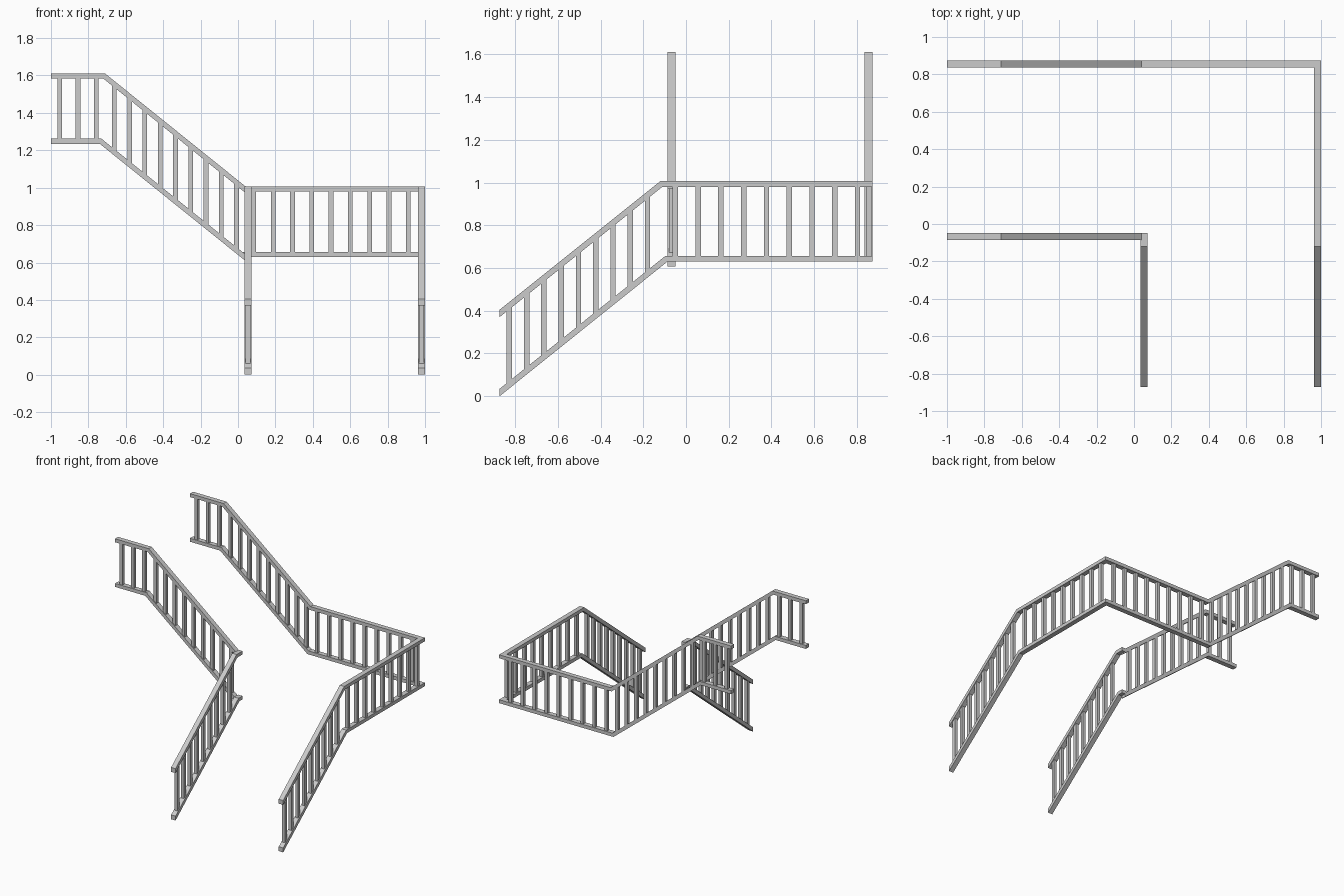
import bpy, bmesh
from mathutils import Vector

cube = bpy.data.objects.get("Cube")
if cube:
    bpy.data.objects.remove(cube, do_unlink=True)

grey = bpy.data.materials.new("light grey")
grey.use_nodes = True
grey.diffuse_color = (0.6, 0.6, 0.6, 1)
grey.node_tree.nodes["Principled BSDF"].inputs["Base Color"].default_value = (0.6, 0.6, 0.6, 1)

RAIL_W, RAIL_T, BAR = 0.038, 0.027, 0.025
OUT_X, OUT_Y, IN_X, IN_Y = 0.981, 0.855, 0.053, -0.067
FRONT = -0.872
UP = Vector((0, 0, 1))


def finish(name, bm):
    bmesh.ops.recalc_face_normals(bm, faces=bm.faces)
    mesh = bpy.data.meshes.new(name)
    bm.to_mesh(mesh)
    bm.free()
    mesh.materials.append(grey)
    bpy.context.collection.objects.link(bpy.data.objects.new(name, mesh))


def rail(name, points):
    """Sweep a rectangle below a top centre line, mitred at bends, plumb at ends."""
    pts = [Vector(p) for p in points]
    dirs = [(b - a).normalized() for a, b in zip(pts, pts[1:])]
    bm = bmesh.new()
    rings = []
    for i, p in enumerate(pts):
        t = dirs[min(i, len(dirs) - 1)]
        if 0 < i < len(dirs):
            cut = dirs[i - 1] + t
        else:
            cut = Vector((t.x, t.y, 0))
        side = t.cross(UP).normalized()
        down = t.cross(side).normalized()
        if down.z > 0:
            down = -down
        ring = []
        for s, d in ((-0.5, 0), (0.5, 0), (0.5, 1), (-0.5, 1)):
            off = side * s * RAIL_W + down * d * RAIL_T
            off -= t * (off.dot(cut) / t.dot(cut))
            ring.append(bm.verts.new(p + off))
        rings.append(ring)
    for a, b in zip(rings, rings[1:]):
        for k in range(4):
            n = (k + 1) % 4
            bm.faces.new((a[k], a[n], b[n], b[k]))
    bm.faces.new(rings[0])
    bm.faces.new(rings[-1])
    finish(name, bm)


def height(profile, u):
    """Height of a rail's top at run position u."""
    for (a, za), (b, zb) in zip(profile, profile[1:]):
        if min(a, b) <= u <= max(a, b):
            return za + (zb - za) * (u - a) / (b - a)
    return profile[-1][1]


def spread(first, last, count):
    return [first + (last - first) * i / (count - 1) for i in range(count)]


def balusters(name, top, low, positions, place):
    bm = bmesh.new()
    for u in positions:
        z0, z1 = height(low, u) - 0.015, height(top, u) - 0.015
        x, y = place(u)
        box = bmesh.ops.create_cube(bm, size=1)["verts"]
        bmesh.ops.scale(bm, vec=(BAR, BAR, z1 - z0), verts=box)
        bmesh.ops.translate(bm, vec=(x, y, (z0 + z1) / 2), verts=box)
    finish(name, bm)


# Rail height profiles: lower flight along y, upper flight along x
low_flight = {"top": [(FRONT, 0.405), (-0.12, 1.007), (OUT_Y, 1.007)],
              "bottom": [(FRONT, 0.035), (-0.096, 0.657), (OUT_Y, 0.657)]}
high_flight = {"top": [(OUT_X, 1.007), (0.04, 1.007), (-0.71, 1.61), (-1, 1.61)],
               "bottom": [(OUT_X, 0.657), (0.023, 0.657), (-0.73, 1.262), (-1, 1.262)]}

for level in ("top", "bottom"):
    lo, hi = low_flight[level], high_flight[level]
    # Outer handrail runs round the landing in one piece
    rail("outer_%s_rail" % level,
         [(OUT_X, y, z) for y, z in lo] + [(x, OUT_Y, z) for x, z in hi[1:]])
    # Inner handrails meet at the landing corner
    rail("inner_lower_%s_rail" % level,
         [(IN_X, y, z) for y, z in lo[:2]] + [(IN_X, IN_Y + RAIL_W / 2, lo[1][1])])
    (xa, za), (xb, zb) = hi[1], hi[2]
    x_end = 0.042
    z_end = za + (zb - za) * (x_end - xa) / (xb - xa)
    rail("inner_upper_%s_rail" % level,
         [(x_end, IN_Y, z_end)] + [(x, IN_Y, z) for x, z in hi[2:]])

# Baluster positions
stair_y = spread(-0.827, -0.18, 9)
landing_y = spread(-0.05, 0.803, 9)
landing_x = spread(0.085, 0.91, 9)
stair_x = spread(-0.008, -0.661, 9)
upper_x = spread(-0.758, -0.953, 3)

lt, lb = low_flight["top"], low_flight["bottom"]
ht, hb = high_flight["top"], high_flight["bottom"]
balusters("outer_lower_balusters", lt, lb, stair_y + landing_y, lambda u: (OUT_X, u))
balusters("outer_upper_balusters", ht, hb, landing_x + stair_x + upper_x, lambda u: (u, OUT_Y))
balusters("inner_lower_balusters", lt, lb, stair_y, lambda u: (IN_X, u))
balusters("inner_upper_balusters", ht, hb, stair_x + upper_x, lambda u: (u, IN_Y))
